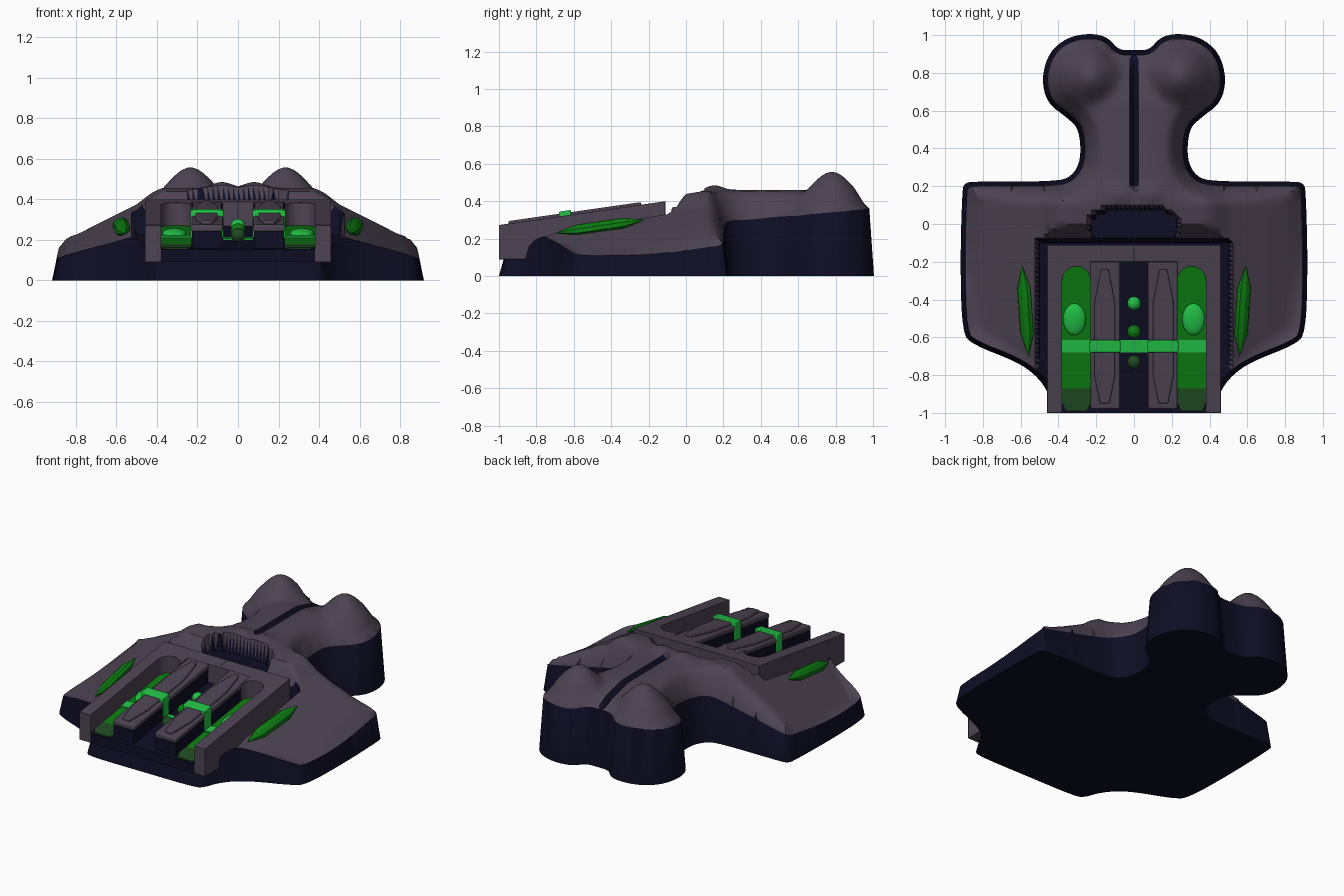
import bpy, bmesh, math
from mathutils import Vector, Matrix
from mathutils.geometry import delaunay_2d_cdt
from mathutils.kdtree import KDTree

if "Cube" in bpy.data.objects:
    bpy.data.objects.remove(bpy.data.objects["Cube"])


def material(name, rgb):
    m = bpy.data.materials.new(name)
    m.use_nodes = True
    m.diffuse_color = (*rgb, 1)
    m.node_tree.nodes["Principled BSDF"].inputs["Base Color"].default_value = (*rgb, 1)
    return m


GREY = material("grey purple", (.075, .056, .085))
NAVY = material("dark navy", (.0045, .0042, .018))
BRIGHT = material("bright green", (.016, .53, .062))
GREEN = material("mid green", (.004, .2, .006))
DARK = material("dark green", (.014, .069, .016))


def finish(bm, name, mats, smooth=None, bevel=0):
    bmesh.ops.recalc_face_normals(bm, faces=bm.faces[:])
    me = bpy.data.meshes.new(name)
    bm.to_mesh(me)
    bm.free()
    ob = bpy.data.objects.new(name, me)
    bpy.context.collection.objects.link(ob)
    for m in mats:
        me.materials.append(m)
    if bevel:
        b = ob.modifiers.new("Bevel", "BEVEL")
        b.width, b.segments, b.limit_method = bevel, 2, "ANGLE"
    if smooth:
        bpy.ops.object.select_all(action="DESELECT")
        ob.select_set(True)
        bpy.context.view_layer.objects.active = ob
        bpy.ops.object.shade_smooth_by_angle(angle=math.radians(smooth))
    return ob


def interp(table, t):
    for (a, za), (b, zb) in zip(table, table[1:]):
        if t <= b:
            return za + (zb - za) * max(0, t - a) / (b - a)
    return table[-1][1]


def ease(t):
    t = min(1, max(0, t))
    return t * t * (3 - 2 * t)


# ---- Hull outline: half of the rim as x, y and rim height, mirrored and rounded
half = [(0, -1, .09), (.38, -1, .09), (.43, -.97, .09), (.46, -.88, .13), (.52, -.8, .22),
        (.62, -.73, .19), (.85, -.64, .13), (.91, -.58, .11), (.92, -.2, .11), (.91, .16, .16),
        (.9, .22, .17), (.82, .225, .18), (.42, .225, .27), (.33, .25, .3), (.28, .34, .3),
        (.29, .5, .32), (.35, .56, .32), (.46, .64, .33), (.49, .77, .34), (.45, .91, .35),
        (.35, .99, .36), (.23, 1.01, .36), (.14, .99, .36), (.08, .92, .37), (0, .92, .37)]
ring = [Vector(p) for p in half] + [Vector((-x, y, z)) for x, y, z in half[-2:0:-1]]
for _ in range(2):
    ring = [a.lerp(b, t) for a, b in zip(ring, ring[1:] + ring[:1]) for t in (.25, .75)]
outer = []
for a, b in zip(ring, ring[1:] + ring[:1]):
    n = max(1, math.ceil((b - a).length / .04))
    outer += [a.lerp(b, i / n) for i in range(n)]
count = len(outer)
rim = []
for i, p in enumerate(outer):
    t = outer[(i + 1) % count] - outer[i - 1]
    rim.append(p - Vector((t.y, -t.x, 0)).normalized() * .025)
tree = KDTree(count)
for i, p in enumerate(rim):
    tree.insert((p.x, p.y, 0), i)
tree.balance()


def inside(x, y):
    hit = False
    for a, b in zip(rim, rim[1:] + rim[:1]):
        if (a.y > y) != (b.y > y) and x < a.x + (y - a.y) / (b.y - a.y) * (b.x - a.x):
            hit = not hit
    return hit


def in_pit(x, y):
    return (x / (.24 - .5 * max(0, y))) ** 4 + (y / .09) ** 4 < 1


WING = [(0, .455), (.38, .455), (.43, .43), (.5, .375), (.6, .325), (.7, .275), (.8, .22), (.95, .16)]


def height(x, y):
    ax = abs(x)
    if ax < .51 and y < -.09:                    # bay under the deck
        return .09 + .15 * (y + 1)
    wing = interp(WING, ax) - .16 * max(0, .1 - y)
    if ax < .45 and y < 0:
        wing = min(wing, .45 + 1.6 * y)
    waist = .46 - 1.1 * max(0, ax - .08) ** 2 - .06 * ease((y - .6) / .3)
    r = math.hypot(ax - .235, y - .78)
    lobe = .34 + .217 * math.exp(-(r / .17) ** 2)
    back = .5 * (waist + lobe + math.sqrt((waist - lobe) ** 2 + .0006))
    z = wing + (back - wing) * ease((y - .1) / .2)
    z += .03 * math.exp(-((y - .15) / .06) ** 2 - ((ax - .08) / .07) ** 2)
    if in_pit(x, y):
        z = .35
    if ax < .01 and y > .2:                      # centre seam
        z -= .03
    return z


# ---- Hull: triangulated top over the outline, sloping walls, flat underside
STEP = .025
pts = [Vector((p.x, p.y)) for p in rim]
for i in range(-38, 39):
    for j in range(-40, 41):
        x, y = i * STEP, j * STEP
        if tree.find((x, y, 0))[2] > .012 and inside(x, y):
            pts.append(Vector((x, y)))
loop = [(i, (i + 1) % count) for i in range(count)]
verts, _, faces = delaunay_2d_cdt(pts, loop, [], 1, 1e-6)[:3]
bm = bmesh.new()
top = []
for v in verts:
    _, i, d = tree.find((v.x, v.y, 0))
    s = math.sin(min(1, d / .09) * math.pi / 2)
    z = rim[i].z + (height(v.x, v.y) - rim[i].z) * s
    top.append(bm.verts.new((v.x, v.y, z)))
for f in faces:
    face = bm.faces.new([top[i] for i in f])
    c = face.calc_center_median()
    bay = abs(c.x) < .51 and c.y < -.08
    seam = abs(c.x) < .02 and c.y > .2
    face.material_index = int(bay or seam or in_pit(c.x, c.y))
edges = [e for e in bm.edges if e.is_boundary]
wall = bmesh.ops.extrude_edge_only(bm, edges=edges)["geom"]
for v in [g for g in wall if isinstance(g, bmesh.types.BMVert)]:
    p = outer[tree.find((v.co.x, v.co.y, 0))[1]]
    v.co = (p.x, p.y, 0)
for f in [g for g in wall if isinstance(g, bmesh.types.BMFace)]:
    f.material_index = 1
base = bmesh.ops.contextual_create(bm, geom=[e for e in bm.edges if e.is_boundary])["faces"]
for f in base:
    f.material_index = 1
finish(bm, "hull", [GREY, NAVY], smooth=40)


# ---- Sloped deck parts
def deck(y):
    return .416 + .143 * y


def prism(name, poly, low, high, mat, bevel=0, sides=(1,)):
    """Extrude a plan polygon between two heights, low and high being functions of y."""
    for s in sides:
        b = bmesh.new()
        lo = [b.verts.new((s * x, y, low(y))) for x, y in poly]
        hi = [b.verts.new((s * x, y, high(y))) for x, y in poly]
        b.faces.new(lo)
        b.faces.new(hi)
        for i in range(len(poly)):
            j = (i + 1) % len(poly)
            b.faces.new((lo[i], lo[j], hi[j], hi[i]))
        label = name if len(sides) == 1 else ("left_" if s > 0 else "right_") + name
        finish(b, label, [mat], bevel=bevel, smooth=35 if bevel else None)


def rect(x0, x1, y0, y1):
    return [(x0, y0), (x1, y0), (x1, y1), (x0, y1)]


def above(h):
    return lambda y: deck(y) + h


def flat(z):
    return lambda y: z


BOTH = (1, -1)
arc = [(.305 - .075 * math.cos(a), -.3 + .075 * math.sin(a))
       for a in [math.pi * k / 10 for k in range(11)]]
prism("deck_floor", rect(-.38, .38, -1, -.15), flat(.09), above(-.12), NAVY)
prism("deck_frame", [(.46, -1), (.46, -.11), (0, -.11), (0, -.2), (.23, -.2)] + arc + [(.38, -1)],
      flat(.09), above(0), GREY, .015, BOTH)
prism("rail_core", rect(.078, .228, -.975, -.19), above(-.13), above(-.035), NAVY, 0, BOTH)
prism("rail", rect(.075, .23, -.98, -.19), above(-.036), above(-.002), GREY, .008, BOTH)
hexa = [(.13, -.95), (.18, -.95), (.21, -.8), (.21, -.42), (.175, -.24), (.135, -.24), (.1, -.42), (.1, -.8)]
prism("rail_panel", hexa, above(-.01), above(.014), GREY, .006, BOTH)

# Glowing channel floors with a dark tip at the front
prism("channel_glow", [(.23, -.87)] + arc + [(.38, -.87)], above(-.121), above(-.112), GREEN, 0, BOTH)
prism("channel_tip", [(.25, -.99), (.36, -.99), (.38, -.95), (.38, -.87), (.23, -.87), (.23, -.95)],
      above(-.121), above(-.112), DARK, 0, BOTH)

# Bright band stepping over rails and channels
prism("band_channel", rect(.23, .38, -.68, -.615), above(-.114), above(-.105), BRIGHT, 0, BOTH)
prism("band_rail", rect(.072, .235, -.68, -.615), above(-.11), above(.026), BRIGHT, .006, BOTH)
prism("band_centre", rect(-.075, .075, -.68, -.615), above(-.122), above(-.113), BRIGHT)


# ---- Beads, domes and pods
def ball(name, loc, scale, mat, u=20, v=12, tilt=0, roll=0, smooth=60):
    b = bmesh.new()
    bmesh.ops.create_uvsphere(b, u_segments=u, v_segments=v, radius=1)
    m = Matrix.Rotation(math.pi / 2, 4, "X")
    m = Matrix.Rotation(roll, 4, "Y") @ Matrix.Rotation(tilt, 4, "X") @ Matrix.Diagonal((*scale, 1)) @ m
    bmesh.ops.transform(b, matrix=Matrix.Translation(loc) @ m, verts=b.verts[:])
    finish(b, name, [mat], smooth=smooth)


for name, y, mat in (("rear_bead", -.42, BRIGHT), ("middle_bead", -.57, GREEN), ("front_bead", -.73, DARK)):
    ball(name, (0, y, deck(y) - .088), (.036, .036, .036), mat)
for s, side in ((1, "left"), (-1, "right")):
    ball(side + "_channel_dome", (s * .315, -.505, deck(-.505) - .112), (.06, .085, .025), BRIGHT, tilt=.14)
    ball(side + "_wing_pod", (s * .575, -.46, .265), (.045, .245, .03), GREEN, u=8, v=3,
         tilt=.16, roll=s * .45, smooth=30)
